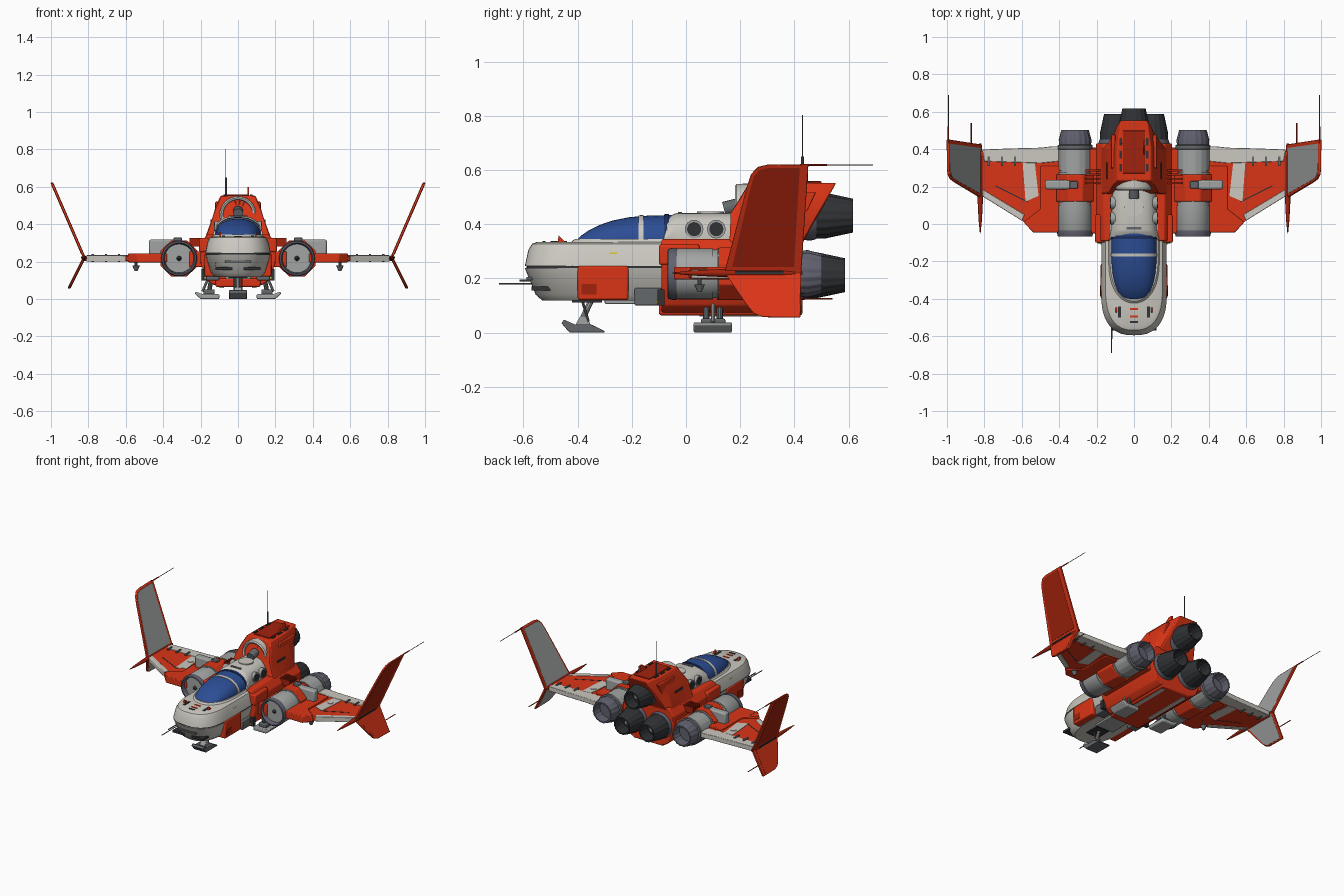
import bpy, bmesh, math
from mathutils import Vector

if "Cube" in bpy.data.objects:
    bpy.data.objects.remove(bpy.data.objects["Cube"])

def mat(name, r, g, b):
    m = bpy.data.materials.new(name)
    m.diffuse_color = (r, g, b, 1)
    m.use_nodes = True
    m.node_tree.nodes["Principled BSDF"].inputs["Base Color"].default_value = m.diffuse_color
    return m

RED, DRED = mat("red", .70, .035, .008), mat("dark_red", .36, .016, .004)
WHITE, PALE = mat("off_white", .60, .58, .53), mat("pale_grey", .36, .37, .37)
BLUE, NAVY = mat("glass_blue", .025, .075, .30), mat("frame_blue", .012, .03, .12)
DARK, MID = mat("dark_grey", .03, .032, .036), mat("mid_grey", .13, .14, .15)
STEEL, YELLOW = mat("steel", .12, .12, .16), mat("yellow", .75, .6, .03)

def build(name, verts, faces, m, bevel=0, mirror=False, angle=35):
    me = bpy.data.meshes.new(name)
    me.from_pydata([tuple(v) for v in verts], [], faces)
    bm = bmesh.new(); bm.from_mesh(me)
    bmesh.ops.recalc_face_normals(bm, faces=bm.faces)
    bm.to_mesh(me); bm.free()
    me.shade_smooth()
    me.set_sharp_from_angle(angle=math.radians(angle))
    me.materials.append(m)
    ob = bpy.data.objects.new(name, me)
    bpy.context.collection.objects.link(ob)
    if bevel:
        b = ob.modifiers.new("bevel", 'BEVEL')
        b.width, b.segments, b.limit_method = bevel, 2, 'ANGLE'
    if mirror:
        ob.modifiers.new("mirror", 'MIRROR')
    return ob

def loft(name, rings, m, **kw):
    n = len(rings[0])
    faces = [(k*n+i, k*n+(i+1) % n, (k+1)*n+(i+1) % n, (k+1)*n+i)
             for k in range(len(rings)-1) for i in range(n)]
    faces += [tuple(range(n)), tuple(range((len(rings)-1)*n, len(rings)*n))]
    return build(name, [v for r in rings for v in r], faces, m, **kw)

def prism(name, pts, axis, a, b, m, **kw):
    def place(p, d):
        return {'x': (d, p[0], p[1]), 'y': (p[0], d, p[1]), 'z': (p[0], p[1], d)}[axis]
    return loft(name, [[place(p, d) for p in pts] for d in (a, b)], m, **kw)

def box(name, x, y, z, m, **kw):
    return prism(name, [(x[0], y[0]), (x[1], y[0]), (x[1], y[1]), (x[0], y[1])], 'z', z[0], z[1], m, **kw)

def lathe(name, cx, cz, prof, m, n=32, ribs=1.0, **kw):
    rings = []
    for y, r in prof:
        ring = []
        for i in range(n):
            k = r*(ribs if i % 4 < 2 else 1)
            a = 2*math.pi*i/n
            ring.append((cx+k*math.cos(a), y, cz+k*math.sin(a)))
        rings.append(ring)
    return loft(name, rings, m, **kw)

def rod(name, p, q, r, m, r2=None, n=10, **kw):
    p, q = Vector(p), Vector(q)
    d = (q-p).normalized()
    u = d.orthogonal().normalized(); v = d.cross(u)
    ring = lambda c, s: [c+(u*math.cos(2*math.pi*i/n)+v*math.sin(2*math.pi*i/n))*s for i in range(n)]
    return loft(name, [ring(p, r), ring(q, r2 or r)], m, **kw)

def sup(v, p):
    return math.copysign(abs(v)**(2/p), v)

def plan(z, w, yf, yb, L=.22, p=2.5, n=24):
    arc = [(w*sup(math.cos(math.pi*i/n), p), yf+L-L*sup(math.sin(math.pi*i/n), p), z) for i in range(n+1)]
    return [(w, yb, z)] + arc + [(-w, yb, z)]

def arch(y, w, h, z0, p=2.3, n=24):
    return [(w*sup(math.cos(math.pi*i/n), p), y, z0+h*sup(math.sin(math.pi*i/n), p)) for i in range(n+1)]

def fan(name, cx, cz, y, r, **kw):
    v, f = [], []
    for i in range(18):
        a = 2*math.pi*i/18
        for s, da, dy in ((.2, 0, 0), (1, 0, 0), (1, .26, .015), (.2, .3, .015)):
            v.append((cx+r*s*math.cos(a+da), y+dy, cz+r*s*math.sin(a+da)))
        f.append(tuple(range(i*4, i*4+4)))
    build(name+"_blades", v, f, MID, **kw)
    lathe(name+"_hub", cx, cz, [(y-.03, .003), (y-.015, r*.17), (y+.015, r*.26)], DARK, n=16, **kw)

# nose hull with chin groove
loft("nose_lower", [plan(.118, .125, -.53, -.02), plan(.14, .147, -.555, -.02), plan(.238, .174, -.595, -.02)], WHITE)
loft("nose_groove", [plan(.236, .170, -.588, -.03), plan(.25, .170, -.588, -.03)], DARK)
loft("nose_upper", [plan(.246, .175, -.595, .02), plan(.305, .163, -.582, .02),
                    plan(.328, .152, -.568, .02), plan(.335, .137, -.55, .02)], WHITE)
loft("canopy_collar", [plan(.333, .137, -.425, .0, p=2.2), plan(.345, .128, -.412, .0, p=2.2)], WHITE)
# chin intakes, nose slots and markings
box("chin_slot", (.03, .12), (-.57, -.4), (.155, .17), DARK, mirror=True)
box("chin_light", (-.07, .07), (-.588, -.5), (.195, .205), MID)
for i, y in enumerate((-.53, -.50, -.46)):
    box(f"nose_mark_{i}", (-.022, .022), (y, y+.012), (.33, .338), RED if i else DARK)
box("nose_vent", (.07, .085), (-.5, -.44), (.33, .339), DARK, mirror=True)
prism("nose_fin", [(-.475, .33), (-.44, .33), (-.47, .358)], 'x', .09, .1, RED, mirror=True)
box("yellow_mark", (.1, .166), (-.285, -.255), (.288, .296), YELLOW, mirror=True)
box("side_red_panel", (.12, .178), (-.40, -.212), (.12, .246), RED, bevel=.008, mirror=True)
box("side_panel_hatch", (.17, .181), (-.385, -.33), (.14, .18), DRED, mirror=True)
box("side_grey_step", (.1, .17), (-.19, -.09), (.10, .165), MID, bevel=.006, mirror=True)
rod("nose_probe", (-.12, -.5, .18), (-.12, -.69, .18), .003, MID)
rod("nose_probe_short", (-.12, -.5, .192), (-.12, -.615, .192), .004, MID)

# canopy glass and frames
glass = [(-.408, .03, .004), (-.39, .065, .022), (-.36, .088, .043), (-.32, .103, .063),
         (-.27, .114, .08), (-.21, .12, .092), (-.14, .122, .098), (-.05, .122, .1)]
loft("canopy_glass", [arch(y, w, h, .334) for y, w, h in glass], BLUE)
for i, (y, w, h) in enumerate([(-.175, .121, .096), (-.08, .123, .1)]):
    loft(f"canopy_arch_{i}", [arch(y, w+.003, h+.003, .334), arch(y+.018, w+.003, h+.004, .334)], NAVY if i else WHITE)
# cabin with round side windows
loft("cabin", [arch(y, w, h, .32, 3) for y, w, h in
               [(-.085, .145, .03), (-.07, .132, .1), (-.045, .127, .118), (-.03, .124, .122), (.15, .118, .122), (.22, .1, .12)]], WHITE, angle=40)
for y in (.03, .112):
    rod("window_ring", (.1, y, .382), (.126, y, .382), .034, PALE, n=24, mirror=True)
    rod("window_glass", (.1, y, .382), (.129, y, .382), .026, DARK, n=24, mirror=True)
box("cabin_sill", (.1, .16), (-.06, .17), (.32, .338), WHITE, bevel=.006, mirror=True)
rod("roof_hatch", (0, .09, .43), (0, .09, .447), .05, WHITE, n=24)
box("roof_step", (-.04, .04), (-.03, -.015), (.43, .446), MID)

# main body
body = [(.13, .075), (.165, .1), (.2, .19), (.203, .295), (.165, .345)]
prism("main_body", body + [(-x, z) for x, z in body[::-1]], 'y', -.09, .43, RED, bevel=.006)
box("belly_keel", (-.12, .12), (-.1, .43), (.064, .11), RED, bevel=.008)
box("belly_panel", (-.07, .07), (-.3, .02), (.106, .125), PALE, bevel=.004)
box("belly_white_strip", (.075, .1), (.05, .4), (.06, .08), WHITE, mirror=True)
box("shoulder_block", (.155, .208), (-.1, .05), (.25, .325), RED, bevel=.008, mirror=True)
box("front_vent", (.145, .195), (-.105, -.08), (.1, .16), DARK, mirror=True)
box("front_vent_light", (.15, .18), (-.11, -.1), (.11, .118), YELLOW, mirror=True)
for i in range(4):
    box(f"shoulder_louvre_{i}", (.175, .26), (.215+i*.022, .225+i*.022), (.28, .325), DRED, mirror=True)

# dorsal tower
half = [(.175, .33), (.135, .44), (.118, .5), (.092, .553)]
sec = half + [(-x, z) for x, z in half[::-1]]
loft("tower", [[(x, .16+max(0, z-.42)*.55, z) for x, z in sec], [(x, .40, z) for x, z in sec],
               [(x*.78, .43+(z-.33)*.56, z) for x, z in sec]], RED, bevel=.006)
box("tower_roof_panel", (-.06, .06), (.27, .5), (.545, .559), DRED, bevel=.003)
for i in range(3):
    box(f"tower_roof_slot_{i}", (.065, .078), (.28+i*.07, .32+i*.07), (.545, .559), DARK, mirror=True)
prism("tower_blade", [(.36, .55), (.45, .55), (.45, .6), (.42, .6)], 'x', .05, .06, RED)
prism("tower_side_rib", [(.27, .35), (.4, .35), (.48, .52), (.3, .52)], 'x', .1, .122, RED, bevel=.004, mirror=True)
box("tower_side_vent", (.1, .146), (.24, .33), (.41, .425), DARK, mirror=True)
# dorsal intake
lathe("dorsal_intake", 0, .452, [(.235, .076), (.185, .08), (.18, .09), (.187, .097), (.26, .099)], WHITE)
lathe("dorsal_intake_dark", 0, .452, [(.228, .076), (.237, .076)], DARK)
fan("dorsal_fan", 0, .452, .212, .074)
rod("dorsal_sensor", (0, .14, .455), (0, .2, .47), .028, MID, n=16)
rod("mast_base", (-.065, .43, .54), (-.065, .43, .65), .005, MID)
rod("mast", (-.065, .43, .6), (-.065, .43, .803), .0022, MID)

# main thrusters: one above, two below
def thruster(name, x, z, y, s, **kw):
    lathe(name+"_collar", x, z, [(y-.09, .08*s), (y-.05, .092*s), (y-.02, .094*s), (y, .088*s)], STEEL, **kw)
    lathe(name+"_nozzle", x, z, [(y-.01, .087*s), (y+.03, .087*s), (y+.135, .064*s), (y+.135, .055*s), (y+.04, .062*s)],
          DARK, n=64, ribs=.965, **kw)
    lathe(name+"_cone", x, z, [(y+.03, .04*s), (y+.06, .034*s), (y+.1, .004)], MID, n=20, **kw)
thruster("upper_thruster", 0, .432, .482, .98)
thruster("lower_thruster", .098, .212, .452, .98, mirror=True)

# side nacelles
NX, NZ = .315, .217
lathe("nacelle_intake", NX, NZ, [(.0, .072), (-.055, .079), (-.068, .084), (-.066, .092), (-.05, .096), (-.035, .096)], STEEL, mirror=True)
lathe("nacelle_front", NX, NZ, [(-.036, .091), (-.03, .094), (.1, .094), (.1, .09), (.115, .09), (.115, .096), (.14, .096)], PALE, mirror=True)
lathe("nacelle_intake_dark", NX, NZ, [(-.006, .072), (.003, .072)], DARK, mirror=True)
fan("nacelle_fan", NX, NZ, -.025, .073, mirror=True)
lathe("nacelle_rear", NX, NZ, [(.25, .092), (.275, .092), (.275, .085), (.285, .085), (.285, .09), (.4, .09)], PALE, n=64, ribs=.985, mirror=True)
lathe("nacelle_ring", NX, NZ, [(.395, .085), (.4, .094), (.42, .094), (.425, .085)], MID, mirror=True)
lathe("nacelle_nozzle", NX, NZ, [(.42, .086), (.45, .088), (.502, .074), (.502, .064), (.44, .06)], STEEL, n=64, ribs=.96, mirror=True)
oct8 = [(NX+.108*math.cos(math.pi*(i+.5)/4), NZ+.105*math.sin(math.pi*(i+.5)/4)) for i in range(8)]
prism("nacelle_saddle", oct8, 'y', .12, .265, RED, bevel=.005, mirror=True)
box("nacelle_clamp", (.335, .475), (.185, .235), (.235, .318), PALE, bevel=.01, mirror=True)
box("nacelle_clamp_cap", (.3, .345), (.19, .23), (.3, .328), MID, bevel=.004, mirror=True)
box("nacelle_pylon", (.19, .26), (-.05, .4), (.17, .255), RED, bevel=.006, mirror=True)

# wings
prism("wing", [(.2, -.02), (.545, -.03), (.6, .02), (.81, .15), (.83, .2), (.83, .39), (.66, .4), (.45, .41), (.2, .41)],
      'z', .203, .23, RED, bevel=.004, mirror=True)
prism("wing_root_plate", [(.38, -.045), (.54, -.045), (.59, .01), (.5, .08), (.5, .31), (.38, .31)], 'z', .196, .243, RED, bevel=.005, mirror=True)
prism("wing_flap", [(.4, .335), (.5, .325), (.8, .335), (.81, .398), (.66, .404), (.5, .408), (.44, .415), (.4, .415)], 'z', .2, .234, WHITE, bevel=.003, mirror=True)
prism("wing_white_band", [(.51, .15), (.58, .12), (.595, .325), (.53, .325)], 'z', .2005, .2325, WHITE, mirror=True)
prism("wing_leading_strip", [(.6, .018), (.81, .148), (.81, .185), (.585, .05)], 'z', .2, .233, WHITE, bevel=.003, mirror=True)
prism("wing_seam", [(.57, .115), (.74, .2), (.74, .207), (.57, .122)], 'z', .202, .2315, DARK, mirror=True)
rod("wing_port", (.555, .255, .225), (.555, .255, .236), .02, WHITE, n=20, mirror=True)
for i, x in enumerate((.63, .7, .77)):
    box(f"flap_hinge_{i}", (x, x+.012), (.31, .36), (.197, .24), MID, mirror=True)
rod("wing_sensor_post", (.545, .05, .2), (.545, .05, .17), .008, MID, mirror=True)
rod("wing_sensor", (.545, .05, .178), (.545, .05, .15), .02, MID, r2=.008, n=16, mirror=True)

# tip fins: tilted slabs bent at wing height
def fin(name, pts, slope, a, b, m, s=1, bevel=0):
    cy = sum(p[0] for p in pts)/len(pts); cz = sum(p[1] for p in pts)/len(pts)
    q = [(cy+(y-cy)*s, cz+(z-cz)*(1-(1-s)*.5)) for y, z in pts]
    loft(name, [[(.822+slope*(z-.22)+d, y, z) for y, z in q] for d in (a, b)], m, bevel=bevel, mirror=True)
up = [(.14, .215), (.225, .54), (.24, .585), (.265, .612), (.3, .62), (.452, .622), (.425, .215)]
low = [(.14, .225), (.225, .1), (.25, .07), (.285, .057), (.422, .055), (.425, .225)]
for nm, pts, sl in (("upper_fin", up, .432), ("lower_fin", low, -.5)):
    fin(nm, pts, sl, -.007, .007, RED, bevel=.003)
    fin(nm+"_outer_panel", pts, sl, 0, .0085, DRED if sl > 0 else RED, s=.8)
    fin(nm+"_inner_panel", pts, sl, -.0085, 0, PALE, s=.86)
lathe("fin_root_spindle", .822, .22, [(-.05, .002), (.02, .009), (.12, .014), (.36, .014), (.43, .006)], DRED, n=12, mirror=True)
box("fin_root_slot", (.82, .84), (.18, .36), (.217, .227), DARK, mirror=True)
rod("fin_tip_antenna", (.992, .43, .619), (.992, .69, .619), .002, MID, mirror=True)
rod("fin_tip_antenna_base", (.992, .43, .619), (.992, .52, .619), .004, DRED, mirror=True)
rod("lower_fin_antenna", (.87, .31, .125), (.87, .54, .125), .003, DRED, mirror=True)

# nose landing gear
prism("nose_foot", [(-.46, .035), (-.45, .048), (-.41, .03), (-.35, .03), (-.3, .006), (-.3, 0), (-.43, 0)], 'x', -.048, .048, MID, bevel=.004)
prism("nose_ankle", [(-.41, .025), (-.35, .025), (-.37, .062), (-.39, .062)], 'x', -.022, .022, PALE, bevel=.004)
rod("nose_strut", (0, -.385, .045), (0, -.345, .13), .011, PALE)
rod("nose_brace", (.018, -.36, .04), (.018, -.385, .125), .005, MID, mirror=True)
box("nose_gear_bay", (-.05, .05), (-.42, -.31), (.112, .12), DARK)
# rear landing gear
prism("rear_foot", [(.1, 0), (.2, 0), (.232, .03), (.225, .04), (.19, .026), (.1, .026)], 'y', .028, .17, PALE, bevel=.006, mirror=True)
box("rear_ankle", (.125, .185), (.055, .145), (.024, .052), MID, bevel=.006, mirror=True)
for y in (.075, .125):
    rod("rear_leg", (.155, y, .04), (.14, y, .12), .012, MID, mirror=True)
rod("rear_brace", (.19, .1, .04), (.155, .1, .12), .007, PALE, mirror=True)
